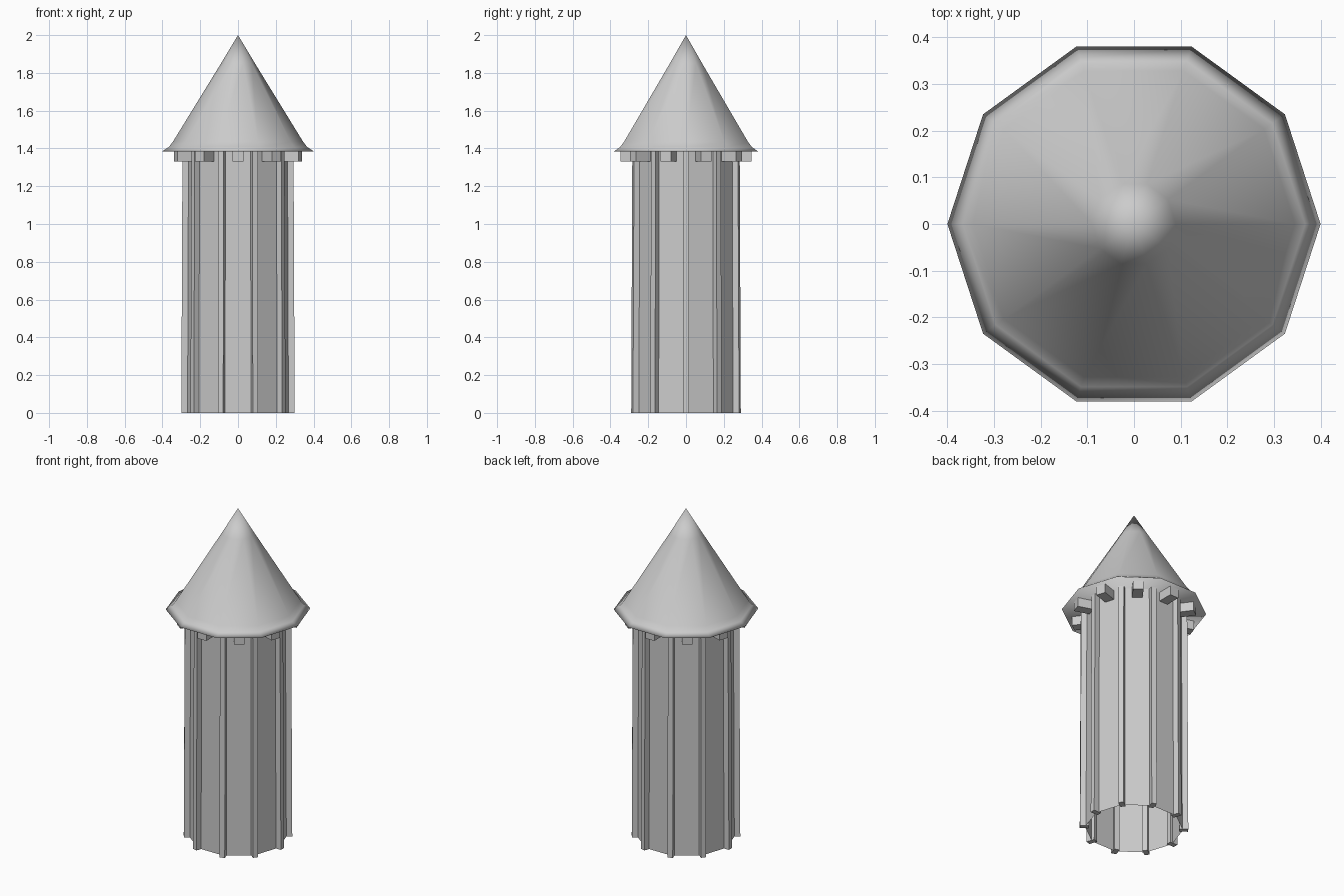
import bpy, bmesh, math
from mathutils import Matrix, Vector

cube = bpy.data.objects.get("Cube")
if cube:
    bpy.data.objects.remove(cube, do_unlink=True)

SIDES = 10
STEP = 2 * math.pi / SIDES
EAVES = 1.385

stone = bpy.data.materials.new("plain grey")
stone.use_nodes = True
grey = (0.6, 0.6, 0.6, 1)
stone.diffuse_color = grey
stone.node_tree.nodes["Principled BSDF"].inputs["Base Color"].default_value = grey


def finish(name, bm, smooth=False):
    mesh = bpy.data.meshes.new(name)
    for f in bm.faces:
        f.smooth = smooth
    bm.to_mesh(mesh)
    bm.free()
    mesh.materials.append(stone)
    obj = bpy.data.objects.new(name, mesh)
    bpy.context.collection.objects.link(obj)
    return obj


def ring(bm, radius, z):
    return [bm.verts.new((radius * math.cos(i * STEP), radius * math.sin(i * STEP), z))
            for i in range(SIDES)]


def bridge(bm, low, high):
    for i in range(SIDES):
        j = (i + 1) % SIDES
        bm.faces.new((low[i], low[j], high[j], high[i]))


def radial_boxes(name, inner, outer, width, z0, z1, offset, top_shift=0):
    """Ring of boxes pointing outward, optionally leaning in at the top."""
    bm = bmesh.new()
    size = Vector((outer - inner, width, z1 - z0))
    centre = Vector(((inner + outer) / 2, 0, (z0 + z1) / 2))
    for i in range(SIDES):
        turn = Matrix.Rotation((i + offset) * STEP, 4, 'Z')
        verts = bmesh.ops.create_cube(bm, size=1)["verts"]
        for v in verts:
            p = centre + v.co * size
            if v.co.z > 0:
                p.x -= top_shift
            v.co = turn @ p
    return finish(name, bm)


# Hollow tower wall, open at the bottom
bm = bmesh.new()
bridge(bm, ring(bm, 0.272, 0), ring(bm, 0.267, EAVES))
finish("tower_wall", bm)

# Corner posts and the brackets under the eaves
radial_boxes("corner_posts", 0.25, 0.30, 0.03, 0, EAVES, 0, 0.006)
radial_boxes("eave_brackets", 0.25, 0.347, 0.058, 1.33, EAVES, 0.5)

# Pointed roof with flared rim and closed underside
bm = bmesh.new()
profile = [(0.40, EAVES), (0.367, 1.407), (0.345, 1.435), (0.09, 1.85)]
rings = [ring(bm, r, z) for r, z in profile]
for low, high in zip(rings, rings[1:]):
    bridge(bm, low, high)
apex = bm.verts.new((0, 0, 2))
for i in range(SIDES):
    bm.faces.new((rings[-1][i], rings[-1][(i + 1) % SIDES], apex))
bm.faces.new(rings[0][::-1])
finish("roof", bm, smooth=True)
